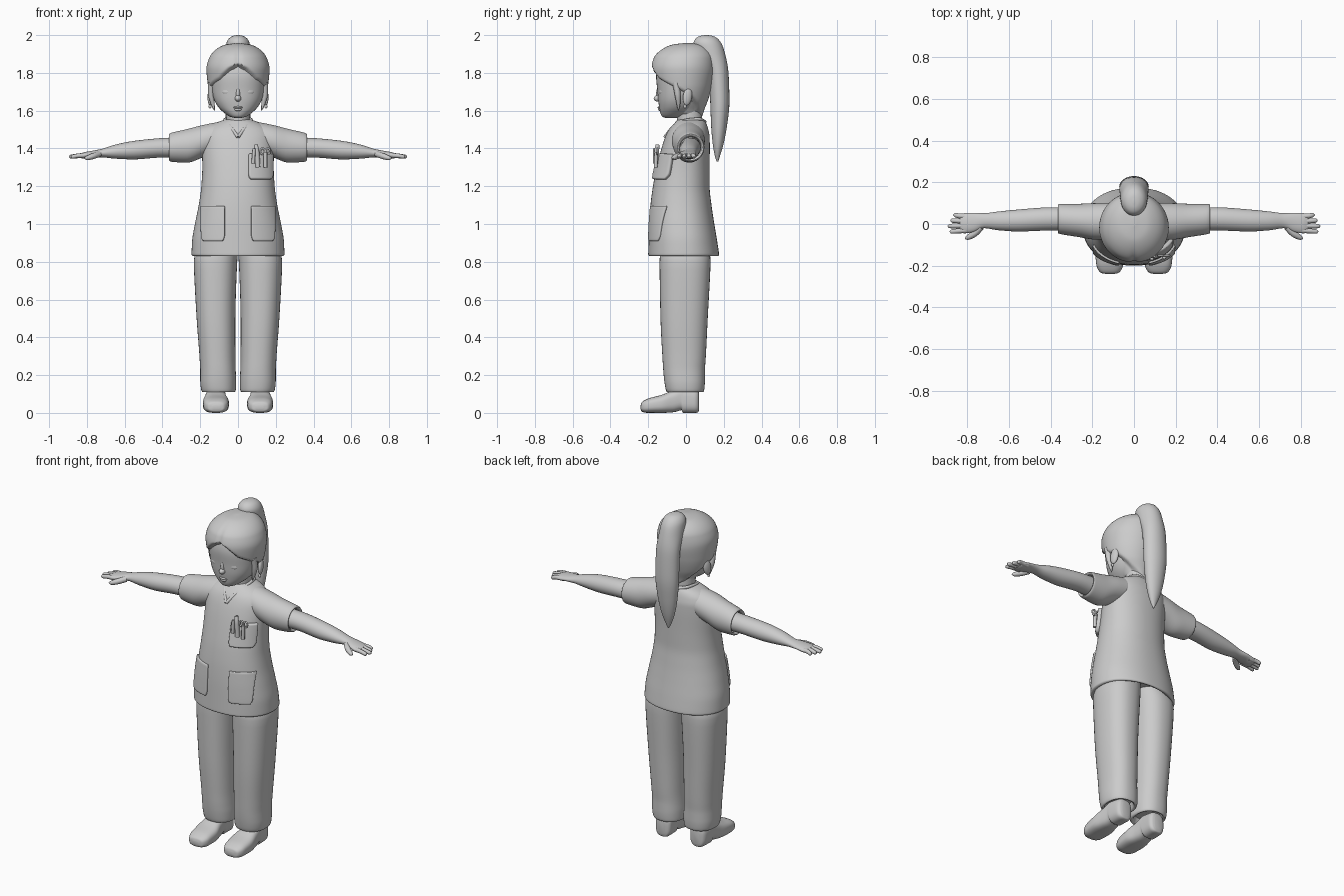
import bpy
import bmesh
from math import cos, sin, pi, exp, atan2, copysign
from mathutils import Matrix, Vector, Euler

cube = bpy.data.objects.get("Cube")
if cube:
    bpy.data.objects.remove(cube, do_unlink=True)

# One plain clay colour for the whole figure
CLAY = (0.6, 0.6, 0.6, 1)
clay = bpy.data.materials.new("clay_grey")
clay.use_nodes = True
clay.diffuse_color = CLAY
clay.node_tree.nodes["Principled BSDF"].inputs["Base Color"].default_value = CLAY


def finish(obj, mirror=False):
    """Give the object its material, smooth shading and optional mirror."""
    bpy.context.scene.collection.objects.link(obj)
    obj.data.materials.append(clay)
    if obj.type == 'MESH':
        bpy.ops.object.select_all(action='DESELECT')
        bpy.context.view_layer.objects.active = obj
        obj.select_set(True)
        bpy.ops.object.shade_smooth_by_angle(angle=pi / 4)
    if mirror:
        obj.modifiers.new("mirror", 'MIRROR')
    return obj


def from_bmesh(name, bm, mirror=False):
    bmesh.ops.recalc_face_normals(bm, faces=bm.faces)
    mesh = bpy.data.meshes.new(name)
    bm.to_mesh(mesh)
    bm.free()
    return finish(bpy.data.objects.new(name, mesh), mirror)


def smooth_rows(rows, steps):
    """Interpolate the rows with a curve that never overshoots."""
    def slope(i, k):
        ends = [rows[j + 1][k] - rows[j][k] for j in (i - 1, i) if 0 <= j < len(rows) - 1]
        if len(ends) == 1:
            return ends[0]
        a, b = ends
        return 2 * a * b / (a + b) if a * b > 0 else 0
    result = []
    for i in range(len(rows) - 1):
        for s in range(steps):
            t = s / steps
            row = []
            for k, (p, q) in enumerate(zip(rows[i], rows[i + 1])):
                h = t * t * (3 - 2 * t)
                row.append(p + (q - p) * h + slope(i, k) * t * (1 - t) ** 2
                           - slope(i + 1, k) * t * t * (1 - t))
            result.append(row)
    return result + [list(rows[-1])]


def loft(name, axis, rows, power=2, mirror=False, sides=40, steps=5, shape=None):
    """Skin rounded sections; each row is position, low/high width, low/high depth."""
    bm = bmesh.new()
    rings = []
    for t, u0, u1, v0, v1 in smooth_rows(rows, steps):
        ring = []
        for i in range(sides):
            a = 2 * pi * i / sides
            c, s = (copysign(abs(f(a)) ** (2 / power), f(a)) for f in (cos, sin))
            u = (u0 + u1) / 2 + (u1 - u0) / 2 * c
            v = (v0 + v1) / 2 + (v1 - v0) / 2 * s
            co = Vector({'x': (t, u, v), 'y': (u, t, v), 'z': (u, v, t)}[axis])
            ring.append(bm.verts.new(shape(co) if shape else co))
        rings.append(ring)
    for r, q in zip(rings, rings[1:]):
        for i in range(sides):
            j = (i + 1) % sides
            bm.faces.new((r[i], r[j], q[j], q[i]))
    bm.faces.new(rings[0])
    bm.faces.new(rings[-1])
    return from_bmesh(name, bm, mirror)


def even(*rows):
    """Sections that are symmetric in width: position, half width, low/high depth."""
    return [(t, -w, w, a, b) for t, w, a, b in rows]


def blob(name, place, size, turn=(0, 0, 0), mirror=False):
    bm = bmesh.new()
    bmesh.ops.create_uvsphere(bm, u_segments=24, v_segments=14, radius=1,
                              matrix=Matrix.LocRotScale(Vector(place), Euler(turn), Vector(size)))
    return from_bmesh(name, bm, mirror)


def tube(name, points, radii, mirror=False, cyclic=False):
    curve = bpy.data.curves.new(name, 'CURVE')
    curve.dimensions = '3D'
    curve.bevel_depth = 1
    curve.bevel_resolution = 4
    curve.use_fill_caps = True
    spline = curve.splines.new('POLY')
    rows = smooth_rows([(*p, r) for p, r in zip(points, radii)], 5)
    spline.points.add(len(rows) - 1)
    spline.use_cyclic_u = cyclic
    for point, (x, y, z, r) in zip(spline.points, rows):
        point.co = (x, y, z, 1)
        point.radius = r
    return finish(bpy.data.objects.new(name, curve), mirror)


def pocket(name, x0, x1, z0, z1, thickness, mirror=False):
    """Cloth patch laid on the front of the tunic, with rounded lower corners."""
    bm = bmesh.new()
    bmesh.ops.create_grid(bm, x_segments=14, y_segments=14, size=0.5)
    middle = (x0 + x1) / 2
    for v in bm.verts:
        z = z0 + (z1 - z0) * (v.co.y + 0.5)
        pinch = max(0, 1 - (z - z0) / 0.03)
        v.co = (middle + (x1 - x0) * v.co.x * (1 - pinch ** 2 / 6), -0.4, z)
    obj = from_bmesh(name, bm)
    wrap = obj.modifiers.new("lay_on", 'SHRINKWRAP')
    wrap.target = tunic
    wrap.wrap_method = 'PROJECT'
    wrap.use_project_y = True
    solid = obj.modifiers.new("thickness", 'SOLIDIFY')
    solid.thickness = thickness
    solid.offset = 0
    bevel = obj.modifiers.new("soft_edge", 'BEVEL')
    bevel.width = thickness / 5
    bevel.segments = 2
    if mirror:
        obj.modifiers.new("mirror", 'MIRROR')
    return obj


# Tunic body and sleeves, with hollow hems
tunic = loft("tunic", 'z', even(
    (.88, .2, -.15, .13), (.84, .22, -.18, .15), (.83, .235, -.193, .168),
    (.84, .246, -.2, .175), (.91, .243, -.198, .165), (1, .228, -.195, .15),
    (1.1, .208, -.188, .135), (1.2, .194, -.175, .125), (1.3, .189, -.155, .125),
    (1.4, .19, -.13, .126), (1.46, .188, -.11, .125), (1.5, .17, -.09, .118),
    (1.53, .13, -.065, .108), (1.55, .078, -.045, .095), (1.555, .06, -.035, .085)),
    power=2.2, sides=64)
loft("sleeve", 'x', [
    (.02, -.04, .08, 1.4, 1.53), (.1, -.07, .1, 1.38, 1.538), (.18, -.075, .1, 1.355, 1.525),
    (.27, -.062, .097, 1.325, 1.502), (.355, -.048, .097, 1.33, 1.482),
    (.365, -.044, .093, 1.337, 1.475), (.36, -.036, .086, 1.345, 1.467),
    (.32, -.03, .08, 1.35, 1.46)], mirror=True)
tube("neckline", [(0, .1, 1.54), (.06, .07, 1.555), (.07, .01, 1.55), (.045, -.06, 1.52),
                  (0, -.112, 1.46)], [.009] * 5, mirror=True)

# Pockets and the tools kept in the chest pocket
pocket("hip_pocket", .07, .192, .91, 1.095, .02, mirror=True)
pocket("chest_pocket", .055, .175, 1.235, 1.37, .04)
tube("pen", [(.105, -.155, 1.3), (.1, -.155, 1.38), (.095, -.15, 1.42)], [.013, .013, .01])
tube("pen_clip", [(.08, -.165, 1.32), (.085, -.165, 1.4)], [.009, .009])
tube("scissors_blade", [(.145, -.16, 1.3), (.145, -.158, 1.38)], [.01, .01])
for x in (.13, .158):
    ring = [(x + .012 * cos(a), -.152, 1.385 + .016 * sin(a))
            for a in (i * pi / 4 for i in range(8))]
    tube("scissors_handle", ring, [.005] * 8, cyclic=True)

# Trousers and shoes
loft("trouser_leg", 'z', [
    (.15, .04, .165, -.08, .07), (.115, .03, .175, -.09, .08), (.11, .02, .187, -.1, .09),
    (.12, .012, .194, -.106, .096), (.17, .01, .2, -.115, .1), (.22, .012, .2, -.12, .1),
    (.3, .014, .204, -.125, .105), (.5, .014, .219, -.135, .115),
    (.8, .004, .234, -.14, .13), (.9, -.005, .19, -.12, .11)], power=2.3, mirror=True)
loft("shoe", 'y', [
    (-.24, .095, .135, .02, .04), (-.235, .075, .158, .008, .055), (-.2, .053, .18, 0, .076),
    (-.13, .048, .186, 0, .095), (-.07, .06, .177, .003, .12), (-.025, .065, .17, .014, .14),
    (-.015, .065, .17, 0, .14), (.045, .065, .166, 0, .13), (.064, .075, .155, .004, .12),
    (.07, .09, .14, .02, .1)], power=2.8, mirror=True)

# Arms and hands
loft("arm", 'x', [
    (.28, -.035, .08, 1.35, 1.46), (.4, -.031, .08, 1.352, 1.455), (.55, -.036, .07, 1.342, 1.44),
    (.65, -.03, .06, 1.346, 1.42), (.72, -.02, .052, 1.353, 1.398), (.77, -.038, .054, 1.352, 1.388),
    (.815, -.045, .052, 1.346, 1.38), (.835, -.035, .042, 1.35, 1.373)], mirror=True)
for i, name in enumerate(("little", "ring", "middle", "index")):
    y = .039 - .024 * i
    tip = (.868, .882, .895, .885)[i]
    tube(name + "_finger", [(.79, y * .9, 1.364), (.84, y, 1.362), (tip - .008, y * 1.1, 1.356),
                            (tip, y * 1.1, 1.355)], [.013, .012, .01, .003], mirror=True)
tube("thumb", [(.735, -.015, 1.37), (.765, -.045, 1.36), (.8, -.066, 1.349), (.812, -.07, 1.347)],
     [.016, .016, .011, .003], mirror=True)

# Neck and face
loft("neck", 'z', even((1.44, .07, -.09, .08), (1.5, .068, -.072, .085), (1.55, .062, -.048, .085),
                       (1.68, .062, -.06, .08)))
loft("face", 'z', even(
    (1.562, .02, -.11, -.05), (1.568, .042, -.125, -.02), (1.59, .075, -.136, .02),
    (1.62, .105, -.142, .05), (1.66, .127, -.148, .075), (1.71, .14, -.152, .1),
    (1.78, .146, -.158, .11), (1.86, .13, -.14, .1), (1.91, .06, -.08, .06)), power=2.2)
blob("nose", (0, -.148, 1.665), (.017, .023, .017))
blob("nose_bridge", (0, -.145, 1.69), (.011, .013, .035))
blob("eyelid", (.058, -.131, 1.7), (.03, .012, .016), (0, 0, .25), mirror=True)
blob("upper_lip", (0, -.138, 1.617), (.025, .012, .007))
blob("lower_lip", (0, -.136, 1.606), (.019, .012, .008))
blob("ear", (.146, .008, 1.675), (.014, .025, .048), (-.15, 0, .3), mirror=True)
blob("earring", (.148, -.005, 1.622), (.008, .008, .01), mirror=True)

# Hair: a cap that tucks into the head below the hairline
HAIRLINE = ((0, 1.85), (.25, 1.83), (.6, 1.775), (1, 1.745), (1.4, 1.715),
            (1.8, 1.68), (2.3, 1.62), (3.2, 1.56))


def tuck(co):
    angle = atan2(abs(co.x), -co.y)
    for (a, low), (b, high) in zip(HAIRLINE, HAIRLINE[1:]):
        if a <= angle <= b:
            edge = low + (high - low) * (angle - a) / (b - a)
    blend = min(1, max(0, (edge - co.z) / .02))
    scale = 1 - .2 * blend
    if co.y < 0:
        scale -= .035 * exp(-(co.x / .014) ** 2) * max(0, min(1, (1.95 - co.z) / .05))
    return Vector((co.x * scale, co.y * scale, co.z))


loft("hair_cap", 'z', even(
    (1.55, .045, .03, .08), (1.6, .09, -.1, .095), (1.66, .137, -.14, .118),
    (1.74, .16, -.172, .14), (1.82, .167, -.186, .152), (1.88, .152, -.172, .147),
    (1.925, .115, -.128, .122), (1.95, .065, -.07, .085), (1.958, .01, -.01, .03)),
    sides=96, steps=10, shape=tuck)
tube("side_lock", [(.142, -.055, 1.75), (.143, -.045, 1.69), (.132, -.04, 1.63), (.125, -.04, 1.6)],
     [.018, .016, .009, .002], mirror=True)

# Ponytail
loft("ponytail", 'z', even(
    (1.33, .003, .162, .17), (1.36, .018, .153, .18), (1.42, .04, .142, .198),
    (1.52, .06, .133, .217), (1.65, .071, .128, .23), (1.8, .07, .115, .225),
    (1.9, .067, .06, .207), (1.955, .062, .04, .188), (1.985, .045, .055, .163),
    (1.997, .022, .08, .137), (2, .004, .1, .115)))
blob("hair_tie", (0, .085, 1.92), (.05, .045, .05))
